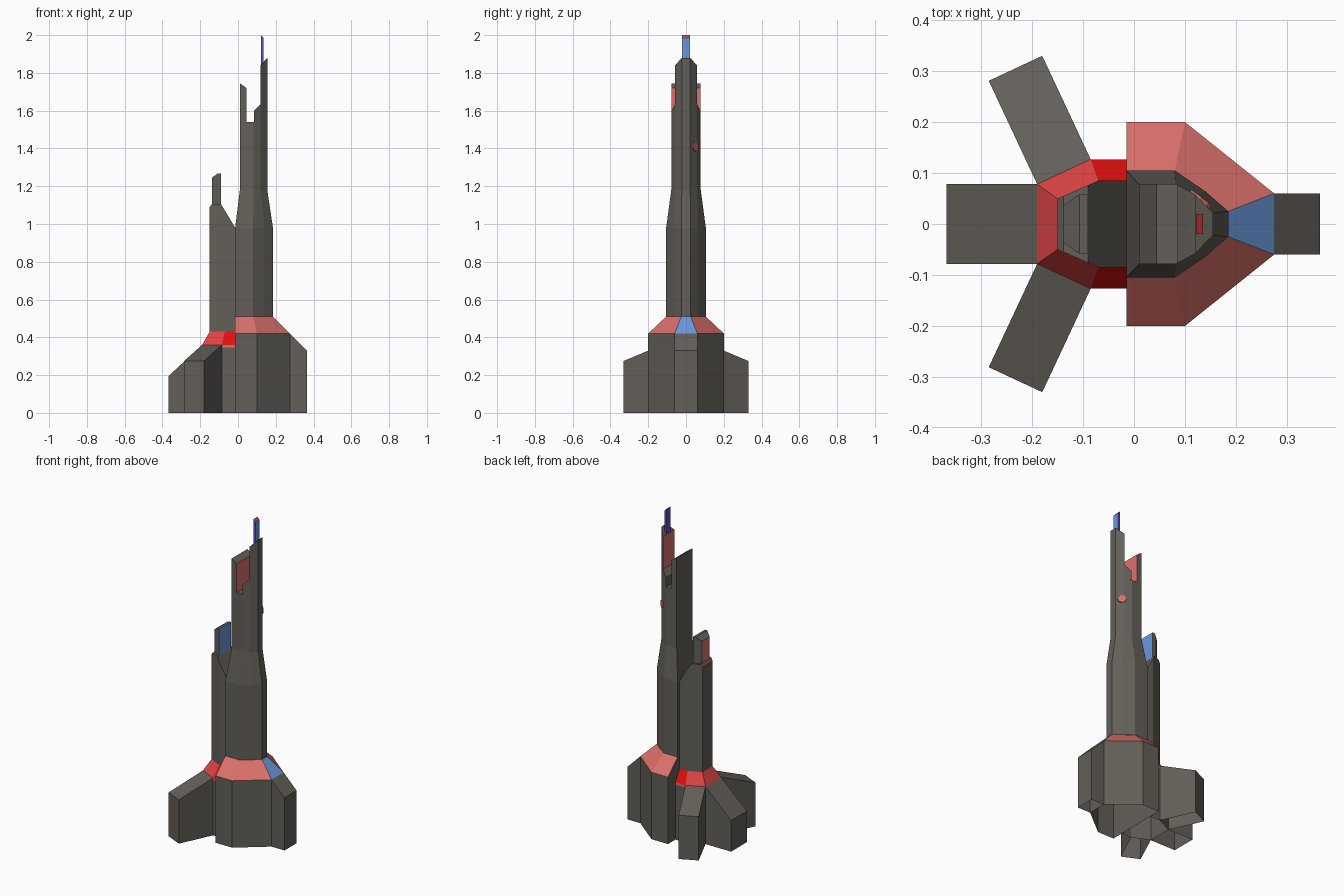
import bpy, bmesh, math
from mathutils import Vector, Matrix

if "Cube" in bpy.data.objects:
    bpy.data.objects.remove(bpy.data.objects["Cube"])


def lin(c):
    return c / 12.92 if c <= 0.04045 else ((c + 0.055) / 1.055) ** 2.4


def material(name, r, g, b):
    m = bpy.data.materials.new(name)
    m.diffuse_color = (lin(r), lin(g), lin(b), 1)
    m.use_nodes = True
    m.node_tree.nodes["Principled BSDF"].inputs["Base Color"].default_value = m.diffuse_color
    return m


MATS = [material("warm_grey", 0.39, 0.375, 0.35), material("salmon", 0.86, 0.44, 0.42),
        material("red", 0.88, 0.27, 0.27), material("pure_red", 0.88, 0.06, 0.06),
        material("blue", 0.42, 0.60, 0.87), material("purple", 0.38, 0.30, 0.78)]
GREY, SALMON, RED, PURE, BLUE, PURPLE = range(6)


def finish(name, bm, rule=None):
    bm.normal_update()
    for f in bm.faces:
        f.material_index = rule(f.normal, f.calc_center_median()) if rule else GREY
    me = bpy.data.meshes.new(name)
    bm.to_mesh(me)
    bm.free()
    for m in MATS:
        me.materials.append(m)
    ob = bpy.data.objects.new(name, me)
    bpy.context.collection.objects.link(ob)
    return ob


def loft(name, sections, rule=None, cap=True):
    """Sections are (half outline, z or function of x); mirrored in y, open below."""
    bm = bmesh.new()
    rings = []
    for half, z in sections:
        outline = [(x, -y) for x, y in half] + [(x, y) for x, y in reversed(half)]
        rings.append([bm.verts.new((x, y, z(x) if callable(z) else z)) for x, y in outline])
    n = len(rings[0])
    for a, b in zip(rings, rings[1:]):
        for i in range(n):
            j = (i + 1) % n
            bm.faces.new((a[i], a[j], b[j], b[i]))
    if cap:
        k = n // 2   # strips across the width keep the sloped tops tidy
        for i in range(k - 1):
            r = rings[-1]
            bm.faces.new((r[i], r[i + 1], r[n - 2 - i], r[n - 1 - i]))
    return finish(name, bm, rule)


def slope(x0, z0, x1, z1):
    return lambda x: z0 + (z1 - z0) * (x - x0) / (x1 - x0)


def fin(name, inner_a, outer_a, outer_b, inner_b, z_in, z_out):
    """Sloped-top fin, open at the bottom and the inner end (counter-clockwise plan)."""
    bm = bmesh.new()
    plan = [(inner_a, z_in), (outer_a, z_out), (outer_b, z_out), (inner_b, z_in)]
    lo = [bm.verts.new((p[0], p[1], 0)) for p, z in plan]
    hi = [bm.verts.new((p[0], p[1], z)) for p, z in plan]
    for i in range(3):
        bm.faces.new((lo[i], lo[i + 1], hi[i + 1], hi[i]))
    bm.faces.new(hi)
    return finish(name, bm)


# main base, collar and tall shaft
base = [(-0.015, 0.2), (0.1, 0.2), (0.275, 0.06)]
loft("main_base", [(base, 0), (base, 0.42)], cap=False)
loft("main_collar", [(base, 0.42), ([(-0.015, 0.105), (0.08, 0.105), (0.185, 0.025)], 0.51)],
     lambda n, c: GREY if n.x < -0.9 else BLUE if abs(n.y) < 0.05 else SALMON, cap=False)
wide = [(-0.015, 0.105), (0.08, 0.105), (0.14, 0.064), (0.185, 0.025)]
slim = [(0.01, 0.078), (0.082, 0.078), (0.12, 0.058), (0.155, 0.022)]
loft("main_tower", [(wide, 0.51), (wide, 0.98), (slim, 1.18), (slim, 1.54)])

# stepped crown of the tall tower
back = [(0.01, 0.078), (0.045, 0.078)]
mid = [(0.085, 0.077), (0.12, 0.058)]
tip = [(0.12, 0.058), (0.155, 0.022)]
loft("crown_back", [(back, 1.54), (back, slope(0.01, 1.745, 0.045, 1.72))],
     lambda n, c: SALMON if n.x > 0.9 else GREY)
loft("crown_middle", [(mid, 1.54), (mid, slope(0.085, 1.60, 0.12, 1.635))])
loft("crown_tip", [(tip, 1.54), (tip, slope(0.12, 1.84, 0.155, 1.88))],
     lambda n, c: SALMON if n.x < -0.9 else GREY)
rod = [(0.122, 0.02), (0.135, 0.02)]
loft("antenna", [(rod, 1.84), (rod, slope(0.122, 2.0, 0.135, 1.985))],
     lambda n, c: RED if n.z > 0.3 else BLUE if n.x > 0.9 else PURPLE)

# round marker on one slanted side of the tall tower
bm = bmesh.new()
turn = Vector((0.6, 0.8, 0)).to_track_quat('Z', 'Y').to_matrix().to_4x4()
bmesh.ops.create_cone(bm, cap_ends=True, segments=8, radius1=0.025, radius2=0.025, depth=0.02,
                      matrix=Matrix.Translation((0.127, 0.044, 1.41)) @ turn)
finish("round_marker", bm, lambda n, c: SALMON)

# low base, collar and short tower
low = [(-0.19, 0.078), (-0.085, 0.127), (-0.015, 0.127)]
loft("low_base", [(low, 0), (low, 0.345), (low, 0.36)],
     lambda n, c: SALMON if c.z > 0.345 and abs(n.y) > 0.95 else GREY, cap=False)
loft("low_collar", [(low, 0.36), ([(-0.15, 0.05), (-0.07, 0.085), (-0.015, 0.085)], 0.43)],
     lambda n, c: GREY if n.x > 0.9 else PURE if abs(n.x) < 0.05 else RED, cap=False)
outer = [(-0.15, 0.05), (-0.138, 0.0552), (-0.09, 0.0763)]
inner = [(-0.09, 0.0763), (-0.07, 0.085), (-0.015, 0.085)]
loft("short_tower_outer", [(outer, 0.43), (outer, lambda x: min(1.105, 1.09 + (x + 0.15) * 1.25))])
loft("short_tower_inner", [(inner, 0.43), (inner, slope(-0.09, 1.105, -0.015, 0.98))])
stub = [(-0.138, 0.037), (-0.107, 0.058), (-0.09, 0.058)]
loft("short_tower_stub", [(stub, 1.10), (stub, lambda x: min(1.268, 1.245 + (x + 0.138) * 0.75))],
     lambda n, c: BLUE if n.x > 0.9 else SALMON if n.x < -0.9 else GREY)

# fins around the bases
fin("right_fin", (0.275, -0.06), (0.365, -0.06), (0.365, 0.06), (0.275, 0.06), 0.42, 0.33)
fin("left_fin", (-0.19, 0.078), (-0.368, 0.078), (-0.368, -0.078), (-0.19, -0.078), 0.36, 0.195)
fin("rear_fin", (-0.085, 0.127), (-0.18, 0.33), (-0.285, 0.281), (-0.19, 0.078), 0.36, 0.275)
fin("front_fin", (-0.19, -0.078), (-0.285, -0.281), (-0.18, -0.33), (-0.085, -0.127), 0.36, 0.275)
